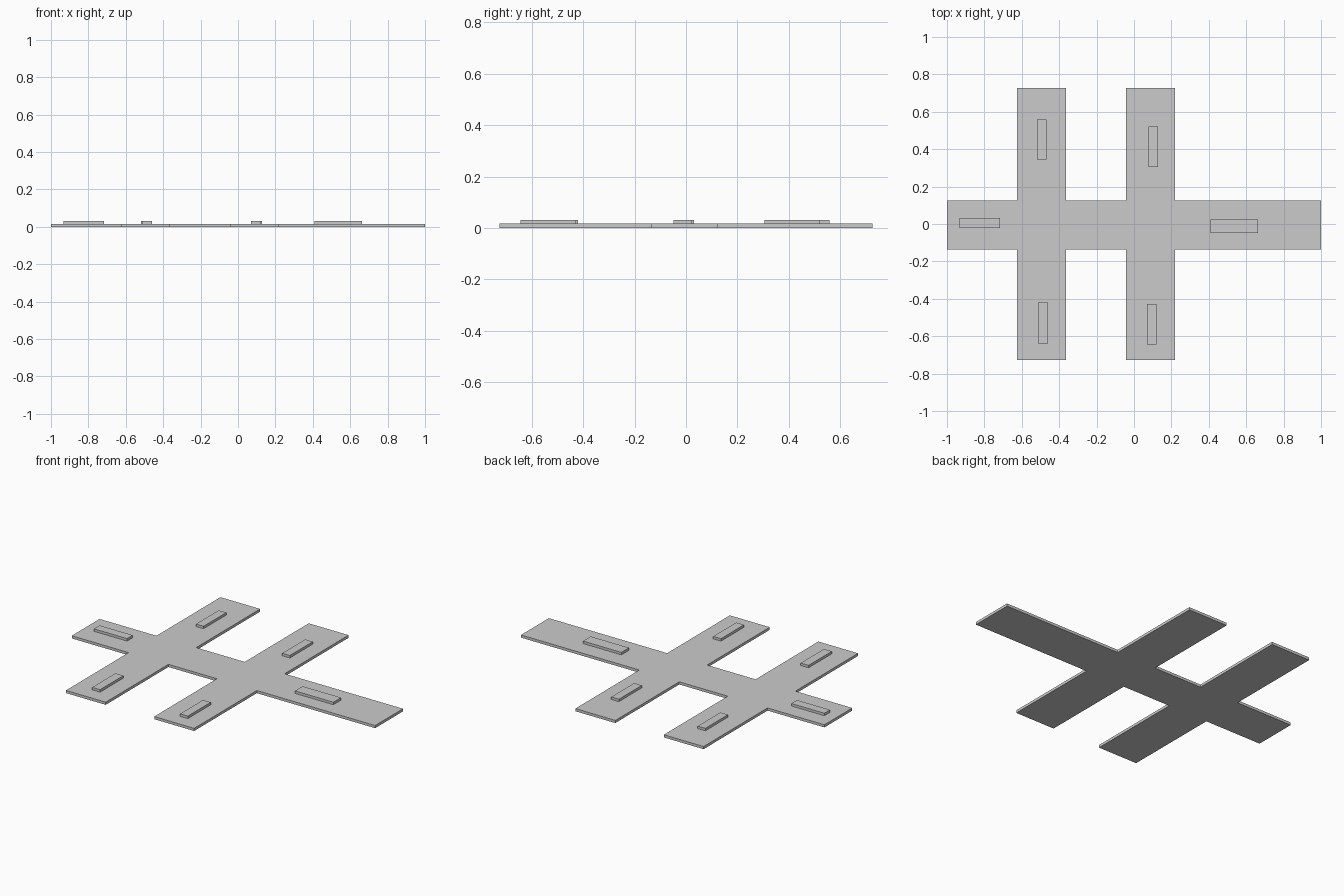
import bpy, bmesh

if "Cube" in bpy.data.objects:
    bpy.data.objects.remove(bpy.data.objects["Cube"])

PLATE_TOP = 0.016
BLOCK_TOP = 0.031


def extrude_outline(name, points, z0, z1):
    """Flat outline extruded straight up into a closed solid."""
    bm = bmesh.new()
    face = bm.faces.new([bm.verts.new((x, y, z0)) for x, y in points])
    res = bmesh.ops.extrude_face_region(bm, geom=[face], use_keep_orig=True)
    top = [g for g in res["geom"] if isinstance(g, bmesh.types.BMVert)]
    bmesh.ops.translate(bm, verts=top, vec=(0, 0, z1 - z0))
    bmesh.ops.recalc_face_normals(bm, faces=bm.faces[:])
    mesh = bpy.data.meshes.new(name)
    bm.to_mesh(mesh)
    bm.free()
    obj = bpy.data.objects.new(name, mesh)
    bpy.context.collection.objects.link(obj)
    return obj


# Base plate: one long bar crossed by two shorter arms
arms = [(-0.625, -0.363), (-0.043, 0.22)]
bar_low, bar_high, reach = -0.137, 0.125, 0.727


def edge(bar_y, arm_y):
    pts = [(-1, bar_y)]
    for a, b in arms:
        pts += [(a, bar_y), (a, arm_y), (b, arm_y), (b, bar_y)]
    return pts + [(1, bar_y)]


outline = edge(bar_low, -reach) + edge(bar_high, reach)[::-1]
extrude_outline("base_plate", outline, 0, PLATE_TOP)

# Raised blocks, one per arm end: x min, x max, y min, y max
blocks = {
    "left_block": (-0.934, -0.716, -0.022, 0.031),
    "right_block": (0.41, 0.663, -0.049, 0.023),
    "back_left_block": (-0.518, -0.468, 0.344, 0.558),
    "back_right_block": (0.078, 0.128, 0.305, 0.521),
    "front_left_block": (-0.513, -0.461, -0.64, -0.421),
    "front_right_block": (0.07, 0.121, -0.645, -0.429),
}
for name, (x0, x1, y0, y1) in blocks.items():
    extrude_outline(name, [(x0, y0), (x1, y0), (x1, y1), (x0, y1)],
                    PLATE_TOP, BLOCK_TOP)
